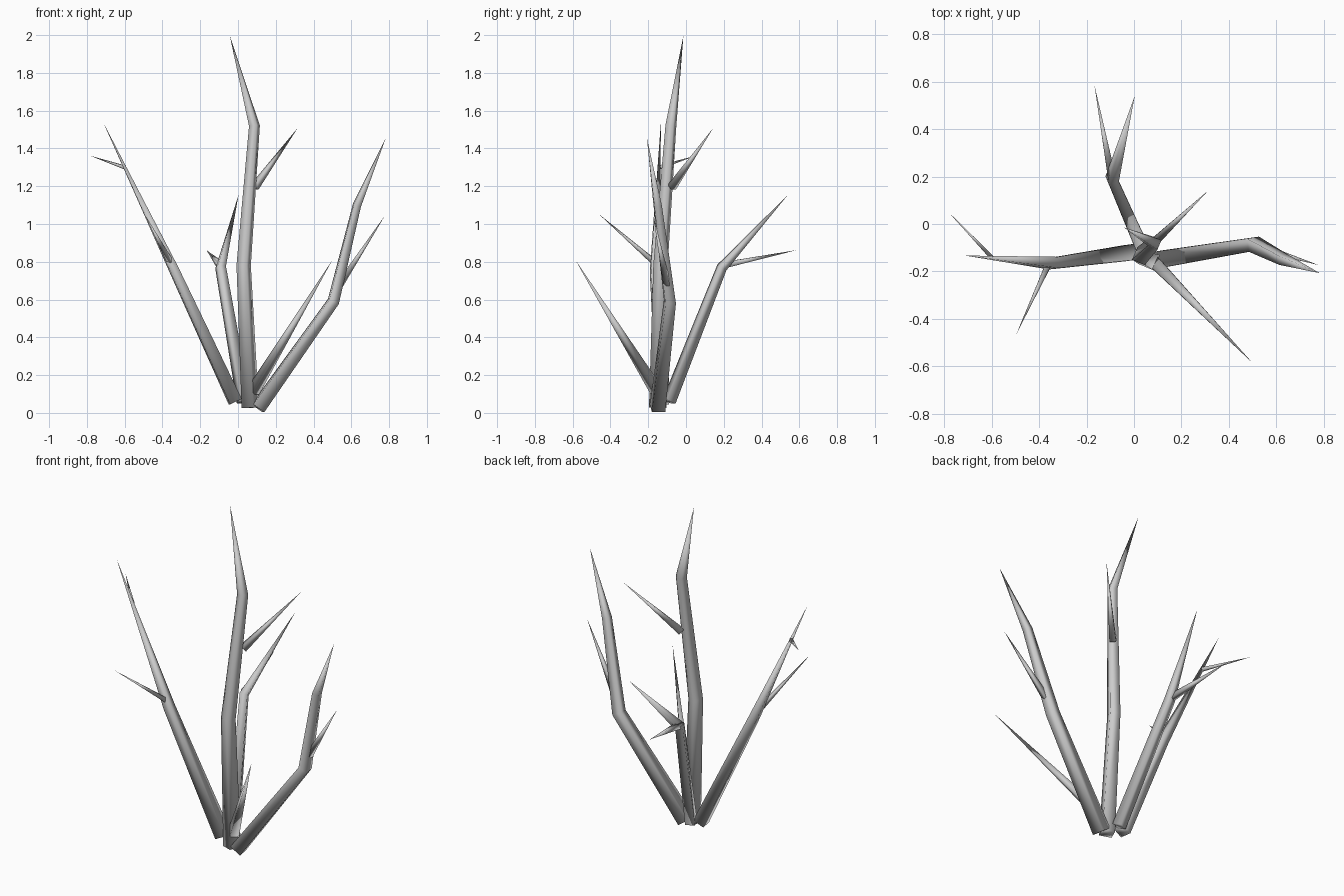
import bpy
import bmesh
import math
from mathutils import Vector

default = bpy.data.objects.get("Cube")
if default:
    bpy.data.objects.remove(default, do_unlink=True)

GREY = (0.6, 0.6, 0.6, 1.0)
UP = Vector((0, 0, 1))

bark = bpy.data.materials.new("grey_bark")
bark.use_nodes = True
bark.diffuse_color = GREY
bark.node_tree.nodes["Principled BSDF"].inputs["Base Color"].default_value = GREY


def make_branch(name, points, half_widths):
    """Square tapered tube through the points, capped at its base, pointed at its tip."""
    path = [Vector(p) for p in points]
    steps = [(b - a).normalized() for a, b in zip(path, path[1:])]
    bm = bmesh.new()
    # Start with two edges of the square lying level
    side = UP.cross(steps[0]).normalized()
    rings = []
    for i, half in enumerate(half_widths):
        # Mitre each ring halfway between its two neighbouring segments
        axis = (steps[max(i - 1, 0)] + steps[i]).normalized()
        side = (side - axis * side.dot(axis)).normalized()
        across = axis.cross(side)
        rings.append([bm.verts.new(path[i] + (side * u + across * v) * half)
                      for u, v in ((1, 1), (-1, 1), (-1, -1), (1, -1))])
    tip = bm.verts.new(path[-1])

    bm.faces.new(list(reversed(rings[0])))
    for k in range(4):
        n = (k + 1) % 4
        for low, high in zip(rings, rings[1:]):
            bm.faces.new((low[k], low[n], high[n], high[k]))
        bm.faces.new((rings[-1][k], rings[-1][n], tip))
    bmesh.ops.recalc_face_normals(bm, faces=bm.faces[:])
    # The whole branch is softly shaded, including its base
    for face in bm.faces:
        face.smooth = True

    mesh = bpy.data.meshes.new(name)
    bm.to_mesh(mesh)
    bm.free()
    mesh.materials.append(bark)
    bpy.context.collection.objects.link(bpy.data.objects.new(name, mesh))


# Central stem and its twig
make_branch("centre_stem",
            [(0.065, -0.15, 0.027), (0.03, -0.135, 0.78), (0.087, -0.08, 1.52), (-0.043, -0.014, 1.995)],
            [0.035, 0.029, 0.022])
make_branch("centre_twig", [(0.087, -0.075, 1.195), (0.315, 0.143, 1.507)], [0.018])

# Stem leaning to the left side and its twig
make_branch("left_stem",
            [(0.105, -0.15, 0.025), (0.505, -0.085, 0.59), (0.63, -0.15, 1.1), (0.783, -0.207, 1.457)],
            [0.036, 0.028, 0.02])
make_branch("left_twig", [(0.54, -0.1, 0.68), (0.778, -0.173, 1.045)], [0.016])

# Stem leaning to the right side and its two twigs
make_branch("right_stem",
            [(-0.015, -0.12, 0.06), (-0.34, -0.165, 0.76), (-0.713, -0.133, 1.537)],
            [0.034, 0.024])
make_branch("right_front_twig", [(-0.36, -0.17, 0.8), (-0.495, -0.462, 1.053)], [0.013])
make_branch("right_back_twig", [(-0.6, -0.14, 1.3), (-0.785, 0.053, 1.362)], [0.009])

# Stem leaning backwards and its twig
make_branch("back_stem",
            [(0.03, -0.09, 0.06), (-0.092, 0.19, 0.77), (0.003, 0.54, 1.155)],
            [0.028, 0.022])
make_branch("back_twig", [(-0.092, 0.19, 0.78), (-0.167, 0.587, 0.862)], [0.017])

# Short shoot at the front
make_branch("front_shoot", [(0.08, -0.155, 0.115), (0.498, -0.584, 0.807)], [0.026])
